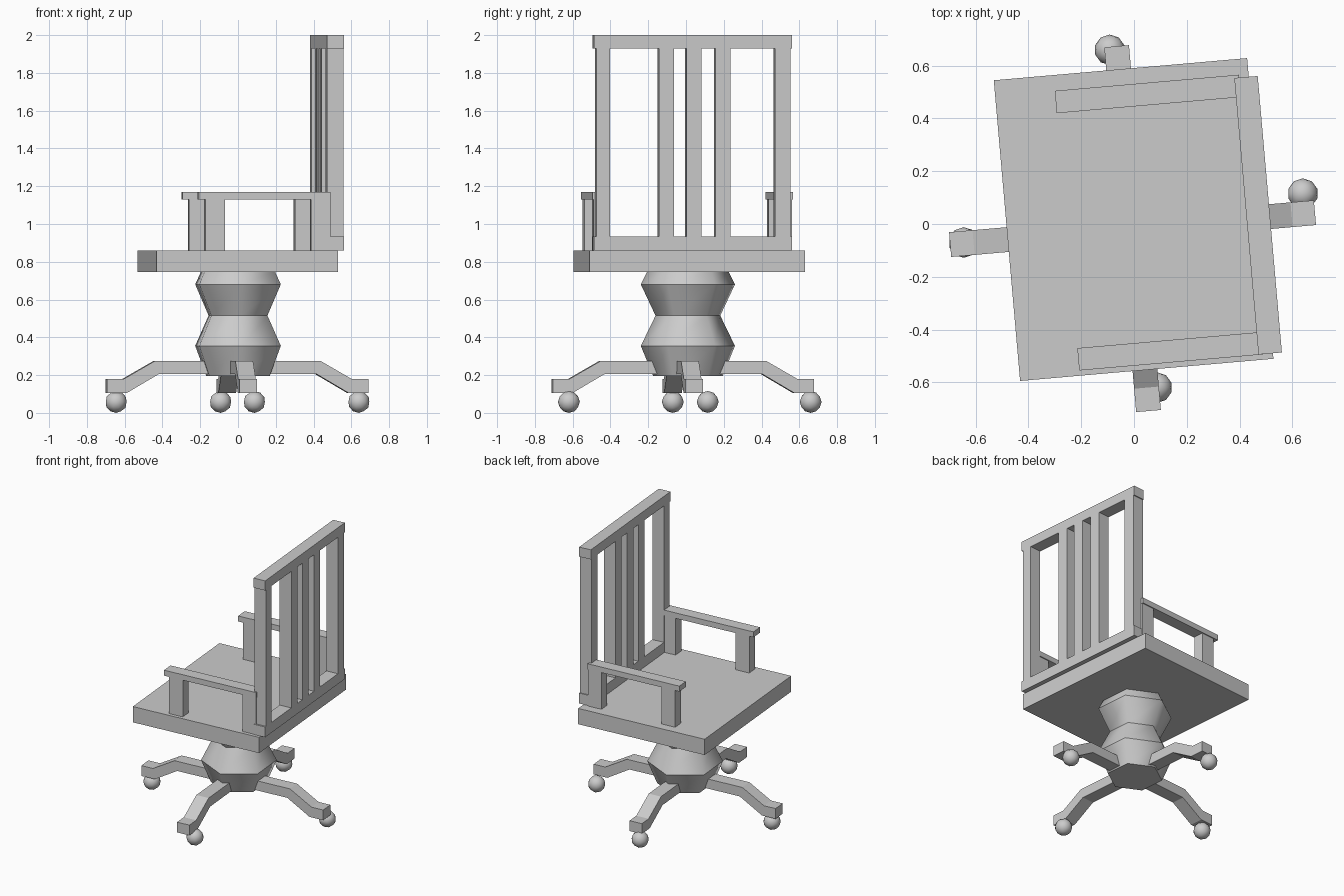
import bpy, bmesh
from math import radians, cos, sin, pi
from mathutils import Matrix

if "Cube" in bpy.data.objects:
    bpy.data.objects.remove(bpy.data.objects["Cube"])

# The whole chair is turned slightly about z
TURN = Matrix.Rotation(radians(5), 4, 'Z')


def finish(name, bm, matrix=Matrix()):
    bmesh.ops.recalc_face_normals(bm, faces=bm.faces)
    mesh = bpy.data.meshes.new(name)
    bm.to_mesh(mesh)
    bm.free()
    obj = bpy.data.objects.new(name, mesh)
    bpy.context.collection.objects.link(obj)
    obj.matrix_world = matrix
    return obj


def box(name, x, y, z):
    bm = bmesh.new()
    bmesh.ops.create_cube(bm, size=1)
    for v in bm.verts:
        for i, (lo, hi) in enumerate((x, y, z)):
            v.co[i] = lo if v.co[i] < 0 else hi
    return finish(name, bm, TURN)


# Seat
box("seat", (-.482, .482), (-.555, .589), (.745, .86))

# Back frame and slats
BACK = (.427, .516)
box("back_top_rail", BACK, (-.534, .518), (1.93, 2.0))
box("back_bottom_rail", BACK, (-.534, .518), (.86, .935))
for i, y in enumerate(((-.522, -.449), (.428, .51))):
    box(f"back_post_{i + 1}", BACK, y, (.935, 1.93))
for i, y in enumerate((-.149, -.003, .151)):
    box(f"back_slat_{i + 1}", BACK, (y - .04, y + .04), (.935, 1.93))

# Armrests with two supports each
for side, name in ((-1, "right"), (1, "left")):
    def span(a, b):
        return tuple(sorted((side * a - .003, side * b - .003)))
    box(f"{name}_armrest", (-.255, .445), span(.447, .532), (1.13, 1.17))
    box(f"{name}_arm_front_support", (-.22, -.115), span(.452, .527), (.86, 1.13))
    box(f"{name}_arm_rear_support", (.342, .444), span(.452, .527), (.86, 1.13))

# Six-sided pedestal column
bm = bmesh.new()
rings = []
for r, z in ((.185, .195), (.25, .355), (.172, .515), (.25, .68), (.215, .75)):
    rings.append([bm.verts.new((r * cos(pi / 2 + k * pi / 3),
                                r * sin(pi / 2 + k * pi / 3), z)) for k in range(6)])
for a, b in zip(rings, rings[1:]):
    for k in range(6):
        n = (k + 1) % 6
        bm.faces.new((a[k], a[n], b[n], b[k])).smooth = True
bm.faces.new(rings[0])
bm.faces.new(rings[-1])
for e in bm.edges:
    if abs(e.verts[0].co.z - e.verts[1].co.z) < 1e-4:
        e.smooth = False
finish("pedestal", bm, Matrix.Translation((0, .01, 0)) @ TURN)

# Four bent legs, each an extruded side profile
PROFILE = ((.04, .275), (.44, .275), (.605, .18), (.694, .18),
           (.694, .105), (.59, .105), (.42, .205), (.04, .205))
HUB = TURN @ Matrix.Translation((-.007, -.017, 0))
for i in range(4):
    bm = bmesh.new()
    face = bm.faces.new([bm.verts.new((x, -.047, z)) for x, z in PROFILE])
    ext = bmesh.ops.extrude_face_region(bm, geom=[face])["geom"]
    bmesh.ops.translate(bm, vec=(0, .094, 0),
                        verts=[g for g in ext if isinstance(g, bmesh.types.BMVert)])
    finish(f"leg_{i + 1}", bm, HUB @ Matrix.Rotation(i * pi / 2, 4, 'Z'))

# Ball casters under the leg ends
for i, (x, y) in enumerate(((.64, .115), (-.092, .66), (-.645, -.07), (.087, -.62))):
    bm = bmesh.new()
    bmesh.ops.create_icosphere(bm, subdivisions=2, radius=.058)
    for f in bm.faces:
        f.smooth = True
    finish(f"caster_{i + 1}", bm, Matrix.Translation((x, y, .058)))
